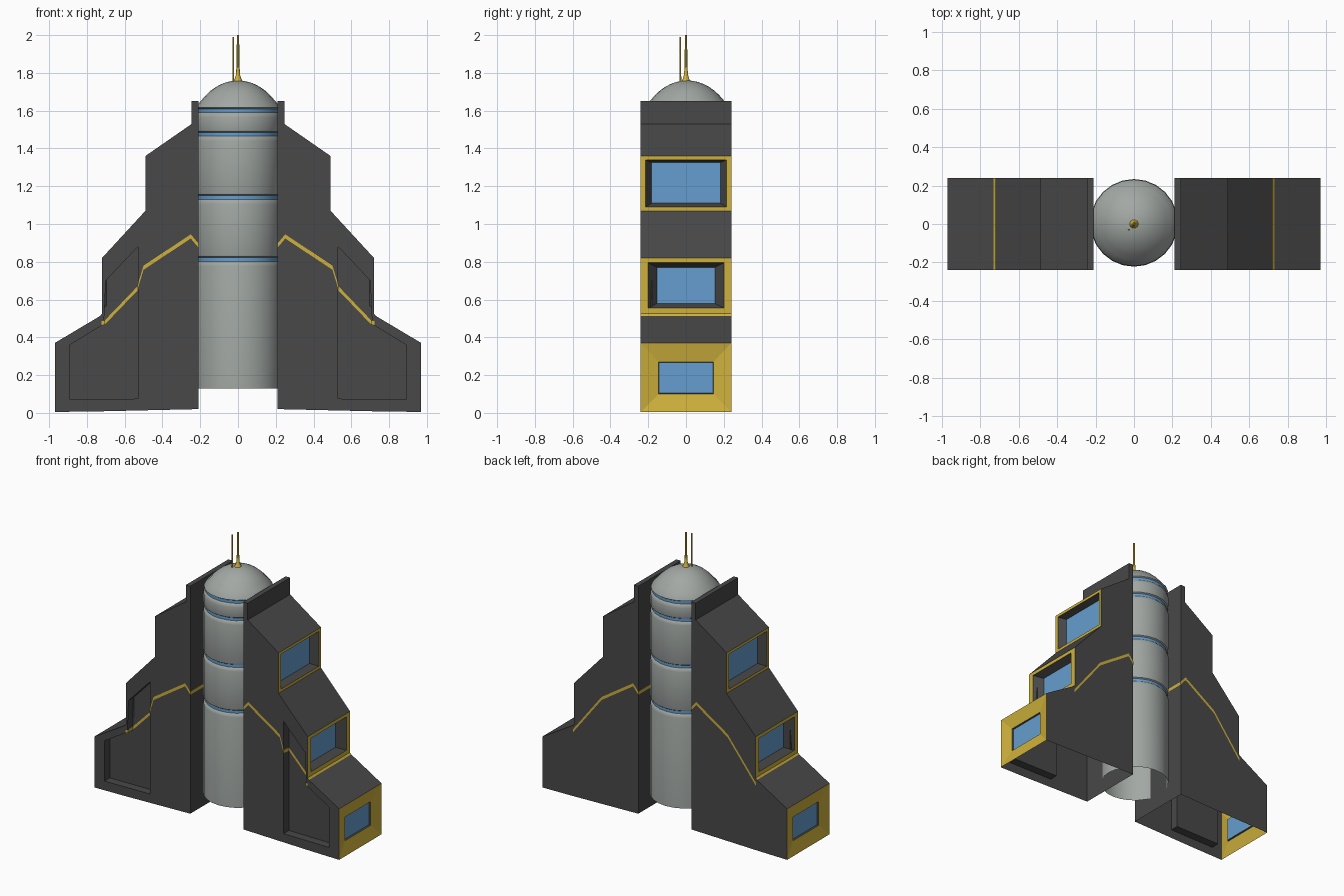
import bpy, bmesh, math

if "Cube" in bpy.data.objects:
    bpy.data.objects.remove(bpy.data.objects["Cube"])


def material(name, rgb):
    m = bpy.data.materials.new(name)
    m.diffuse_color = (*rgb, 1)
    m.use_nodes = True
    m.node_tree.nodes["Principled BSDF"].inputs["Base Color"].default_value = m.diffuse_color
    return m


DARK = material("dark_grey", (0.065, 0.065, 0.065))
GOLD = material("gold", (0.62, 0.44, 0.045))
BLUE = material("blue", (0.13, 0.34, 0.62))
GREY = material("light_grey", (0.36, 0.39, 0.37))


def finish(bm, name, mats, smooth=False, mirror=False, recalc=True):
    bmesh.ops.remove_doubles(bm, verts=bm.verts, dist=0.0003)
    if recalc:
        bmesh.ops.recalc_face_normals(bm, faces=bm.faces)
    me = bpy.data.meshes.new(name)
    bm.to_mesh(me)
    bm.free()
    for m in mats:
        me.materials.append(m)
    ob = bpy.data.objects.new(name, me)
    bpy.context.collection.objects.link(ob)
    if mirror:
        ob.modifiers.new("mirror", 'MIRROR').use_axis = (True, False, False)
    if smooth:
        bpy.ops.object.select_all(action='DESELECT')
        ob.select_set(True)
        bpy.context.view_layer.objects.active = ob
        bpy.ops.object.shade_smooth_by_angle(angle=math.radians(35))
    return ob


def face(bm, pts, mat=0):
    f = bm.faces.new([bm.verts.new(p) for p in pts])
    f.material_index = mat
    return f


def lathe(name, profile, mats, cx=0, cy=0, sides=24):
    """Revolve (radius, z, material) points around a vertical axis."""
    bm = bmesh.new()
    for (r0, z0, m), (r1, z1, _) in zip(profile, profile[1:]):
        for i in range(sides):
            a, b = [2 * math.pi * (i + k) / sides for k in (0, 1)]
            pts = [(cx + r * math.cos(t), cy + r * math.sin(t), z)
                   for r, z, t in ((r0, z0, a), (r0, z0, b), (r1, z1, b), (r1, z1, a))]
            face(bm, pts[:3] if r1 == 0 else pts, m)
    return finish(bm, name, mats, smooth=True)


# Stepped side wings: open-bottomed shells
W = 0.24
profile = [(0.97, 0.005), (0.97, 0.37), (0.73, 0.513), (0.72, 0.525), (0.72, 0.82),
           (0.49, 1.07), (0.49, 1.36), (0.245, 1.53), (0.245, 1.65), (0.21, 1.65),
           (0.21, 0.02), (0.74, 0.008)]
recess = [(0.53, 0.075), (0.89, 0.072), (0.89, 0.36), (0.71, 0.47), (0.70, 0.70), (0.53, 0.88)]
# Window rings per profile edge: (x, half width, bottom, top, material of the strip inside it)
windows = {
    0: [(0.97, W, 0.005, 0.37, 1), (0.95, 0.145, 0.10, 0.27, 0), (0.94, 0.142, 0.104, 0.266, 2)],
    3: [(0.72, W, 0.525, 0.82, 1), (0.72, 0.20, 0.555, 0.795, 0), (0.665, 0.153, 0.58, 0.77, 2)],
    5: [(0.49, W, 1.07, 1.36, 1), (0.49, 0.215, 1.09, 1.34, 0), (0.44, 0.182, 1.11, 1.325, 2)],
}
bm = bmesh.new()
n = len(profile)
for i in range(10):
    if i in windows:
        rings = [([(x, -w, a), (x, w, a), (x, w, b), (x, -w, b)], m)
                 for x, w, a, b, m in windows[i]]
        for (r0, m), (r1, _) in zip(rings, rings[1:]):
            for k in range(4):
                j = (k + 1) % 4
                face(bm, [r0[k], r0[j], r1[j], r1[k]], m)
        face(bm, *rings[-1])
    else:
        (x0, z0), (x1, z1) = profile[i], profile[i + 1]
        face(bm, [(x0, -W, z0), (x0, W, z0), (x1, W, z1), (x1, -W, z1)], 1 if i == 2 else 0)
face(bm, [(x, W, z) for x, z in profile])
# Front wall with a sunken panel
D = 0.06
edges = []
for loop in (profile, recess):
    vs = [bm.verts.new((x, -W, z)) for x, z in loop]
    edges += [bm.edges.new((vs[k], vs[(k + 1) % len(vs)])) for k in range(len(vs))]
bmesh.ops.triangle_fill(bm, edges=edges, use_beauty=True, use_dissolve=False, normal=(0, -1, 0))
for k in range(len(recess)):
    (x0, z0), (x1, z1) = recess[k], recess[(k + 1) % len(recess)]
    face(bm, [(x0, -W, z0), (x1, -W, z1), (x1, D - W, z1), (x0, D - W, z0)])
face(bm, [(x, D - W, z) for x, z in recess])
finish(bm, "side_wings", [DARK, GOLD, BLUE], mirror=True)

# Gold stripe wrapping back, inner side and front of each wing
S = W + 0.002
path = [(0.725, S, 0.49), (0.50, S, 0.78), (0.25, S, 0.945), (0.208, S, 0.895),
        (0.208, -S, 0.895), (0.25, -S, 0.945), (0.50, -S, 0.78), (0.532, -S, 0.675),
        (0.532, D - S, 0.67), (0.705, D - S, 0.49), (0.703, -S, 0.49), (0.722, -S, 0.485)]
bm = bmesh.new()
for p, q in zip(path, path[1:]):
    face(bm, [(p[0], p[1], p[2] - 0.022), (q[0], q[1], q[2] - 0.022), q, p])
finish(bm, "gold_stripe", [GOLD], mirror=True, recalc=False)

# Central tower: rounded drums separated by blue grooves, open at the bottom
R = 0.228
tower = [(R, 0.13, 0)]
for z in (0.812, 1.14, 1.475, 1.6):
    tower += [(R, z - 0.035, 0), (R - 0.004, z - 0.018, 0), (R - 0.012, z - 0.010, 1),
              (R - 0.012, z + 0.010, 0), (R - 0.003, z + 0.016, 0), (R, z + 0.024, 0)]
tower[-1] = (R - 0.004, 1.62, 0)
# Dome cap
for k in range(1, 9):
    t = math.radians(40 + 50 * k / 8)
    tower.append((max(0, 0.278 * math.cos(t)) if k < 8 else 0, 1.76 - 0.372 * (1 - math.sin(t)), 0))
lathe("central_tower", tower, [GREY, BLUE], cy=0.006)

# Antennas on the dome
lathe("main_antenna", [(0.026, 1.752, 0), (0.018, 1.768, 0), (0.011, 1.79, 0), (0.008, 1.84, 0),
                       (0.006, 2.0, 0), (0, 2.0, 0)], [GOLD], sides=10)
lathe("small_antenna", [(0.005, 1.745, 0), (0.004, 1.99, 0), (0, 1.99, 0)], [GOLD],
      cx=-0.025, cy=-0.03, sides=8)
